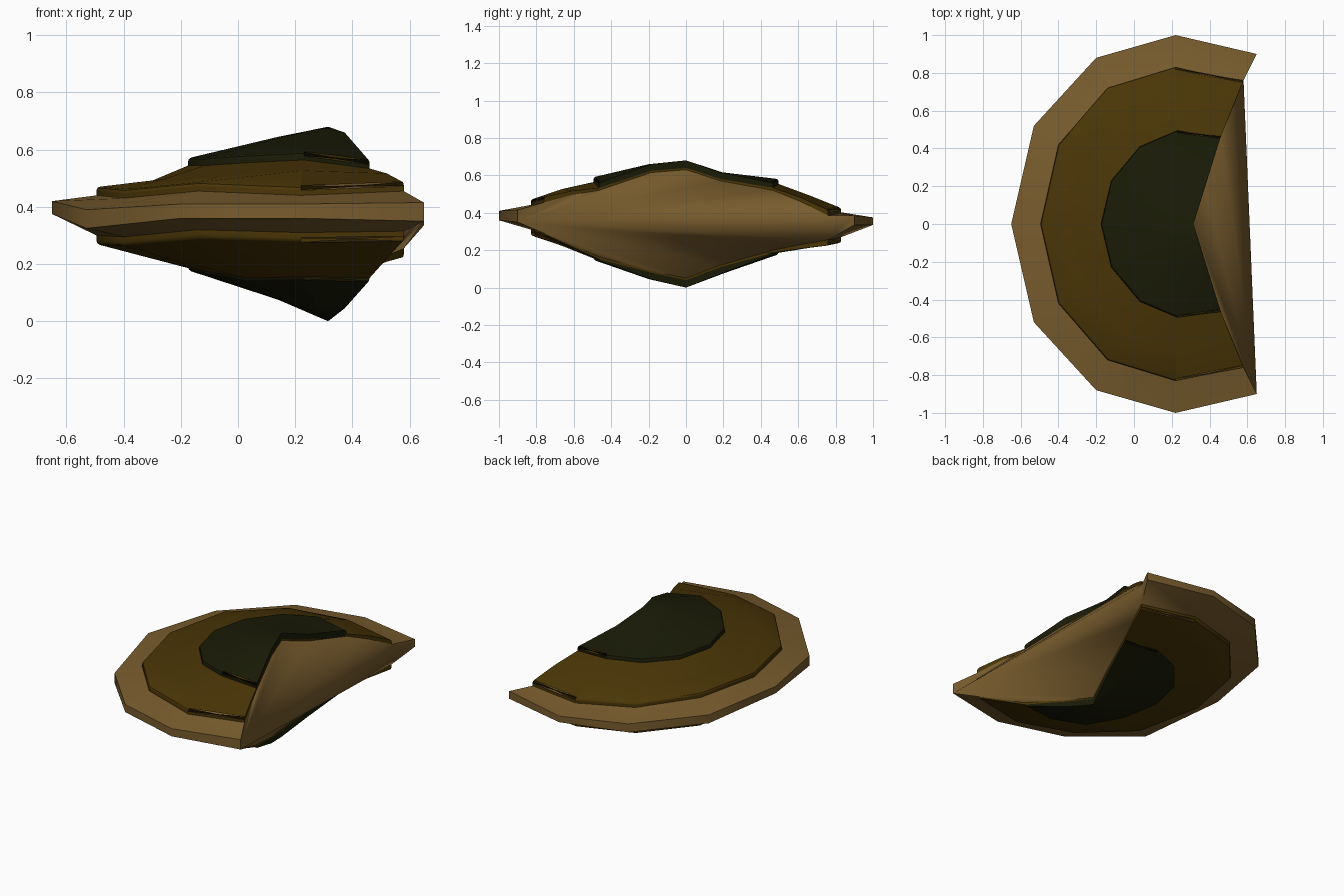
import bpy
import bmesh
from mathutils import Vector

cube = bpy.data.objects.get("Cube")
if cube:
    bpy.data.objects.remove(cube, do_unlink=True)


def material(name, color):
    mat = bpy.data.materials.new(name)
    mat.use_nodes = True
    mat.diffuse_color = (*color, 1)
    mat.node_tree.nodes["Principled BSDF"].inputs["Base Color"].default_value = (*color, 1)
    return mat


TAN = material("tan", (0.19, 0.108, 0.027))
BROWN = material("dark_brown", (0.068, 0.036, 0.002))
GREEN = material("dark_green", (0.01, 0.011, 0.002))


def blend(a, b, t):
    return [(x + t * (u - x), y + t * (v - y)) for (x, y), (u, v) in zip(a, b)]


# Half outlines, from the cut side round to the middle of the back edge
OUTER = [(0.65, 0.9), (0.22, 1.0), (-0.2, 0.88), (-0.53, 0.52), (-0.65, 0)]
MIDDLE = [(0.58, 0.76), (0.22, 0.83), (-0.14, 0.72), (-0.4, 0.42), (-0.495, 0)]
INNER = [(0.46, 0.465), (0.23, 0.495), (0.03, 0.41), (-0.12, 0.23), (-0.175, 0)]
APEX = [(0.315, 0)]
SLOPE = blend(MIDDLE, INNER, 0.5)
CREST = blend(APEX * 5, INNER, 0.4)
RINGS = [OUTER, MIDDLE, SLOPE, INNER, CREST, APEX]

# Uneven heights round each ring, on the upper and lower surfaces
UPPER = [
    [.385, .375, .39, .40, .42, .39, .41, .41, .415],
    [.385, .395, .42, .44, .44, .43, .455, .44, .455],
    [.46, .47, .475, .475, .455, .475, .49, .505, .495],
    [.52, .54, .535, .53, .53, .53, .54, .55, .52],
    [.57, .57, .575, .585, .59, .6, .61, .615, .615],
    [.63],
]
LOWER = [
    [.335, .335, .335, .345, .375, .325, .36, .36, .35],
    [.255, .27, .28, .285, .3, .295, .32, .31, .315],
    [.23, .235, .235, .24, .25, .245, .24, .245, .24],
    [.2, .2, .2, .2, .2, .19, .165, .17, .165],
    [.12, .12, .12, .13, .135, .12, .1, .09, .09],
    [.05],
]


def surface(heights, first=0, offsets=(0,) * 6):
    """Rings of points from one outline in to the apex."""
    rings = []
    for half, levels, off in zip(RINGS[first:], heights[first:], offsets):
        outline = half + [(x, -y) for x, y in reversed(half[:-1])]
        rings.append([Vector((x, y, z + off)) for (x, y), z in zip(outline, levels)])
    return rings


def add_grid(bm, rings):
    """Fill between the rings, closing to a fan at the apex."""
    grid = [[bm.verts.new(p) for p in ring] for ring in rings]
    for a, b in zip(grid, grid[1:]):
        for i in range(len(a) - 1):
            if len(b) == 1:
                bm.faces.new((a[i], a[i + 1], b[0]))
            else:
                bm.faces.new((a[i], a[i + 1], b[i + 1], b[i]))
    return grid


def add_wall(bm, a, b):
    for i in range(len(a) - 1):
        bm.faces.new((a[i], a[i + 1], b[i + 1], b[i]))


def cut_edge(grid):
    """Vertices along the cut, from one tip over the apex to the other."""
    return [r[0] for r in grid] + [r[-1] for r in reversed(grid[:-1])]


def finish(bm, name, mat):
    bmesh.ops.recalc_face_normals(bm, faces=bm.faces)
    mesh = bpy.data.meshes.new(name)
    bm.to_mesh(mesh)
    bm.free()
    mesh.materials.append(mat)
    obj = bpy.data.objects.new(name, mesh)
    bpy.context.collection.objects.link(obj)
    bpy.ops.object.select_all(action="DESELECT")
    obj.select_set(True)
    bpy.context.view_layer.objects.active = obj
    bpy.ops.object.shade_smooth_by_angle(angle=0.6)
    return obj


# Tan body, its cut face fanned out from the front tip
bm = bmesh.new()
top = add_grid(bm, surface(UPPER))
bottom = add_grid(bm, surface(LOWER))
add_wall(bm, top[0], bottom[0])
bm.faces.new((top[0][0], top[1][0], bottom[1][0], bottom[0][0]))
tip = bottom[0][-1]
loop = cut_edge(top)[1:] + cut_edge(bottom)[-2:0:-1]
loop = loop[loop.index(bottom[1][-1]):] + loop[:loop.index(bottom[1][-1])]
for a, b in zip(loop, loop[1:]):
    bm.faces.new((tip, a, b))
bm.verts.index_update()
hub = tip.index
spokes = {v.index for v in loop[1:-1]}
body = finish(bm, "bracket_body", TAN)
for edge in body.data.edges:
    if hub in edge.vertices and spokes & set(edge.vertices):
        edge.use_edge_sharp = False


# Raised layers on both sides, with softened rims
def layer(name, heights, first, offsets, mat):
    bm = bmesh.new()
    skin = add_grid(bm, surface(heights, first, offsets))
    base = add_grid(bm, surface(heights, first))
    add_wall(bm, skin[0], base[0])
    add_wall(bm, cut_edge(skin), cut_edge(base))
    rim = [bm.edges.get(pair) for pair in zip(skin[0], skin[0][1:])]
    bmesh.ops.bevel(bm, geom=rim, offset=0.012, segments=2, profile=0.5,
                    affect="EDGES", clamp_overlap=True)
    finish(bm, name, mat)


BROWN_DEPTH = (0.03, 0.022, 0.014, 0.01, 0.01)
layer("upper_brown_layer", UPPER, 1, BROWN_DEPTH, BROWN)
layer("lower_brown_layer", LOWER, 1, [-t for t in BROWN_DEPTH], BROWN)
layer("upper_green_layer", UPPER, 3, (0.04, 0.045, 0.05), GREEN)
layer("lower_green_layer", LOWER, 3, (-0.022, -0.045, -0.05), GREEN)
